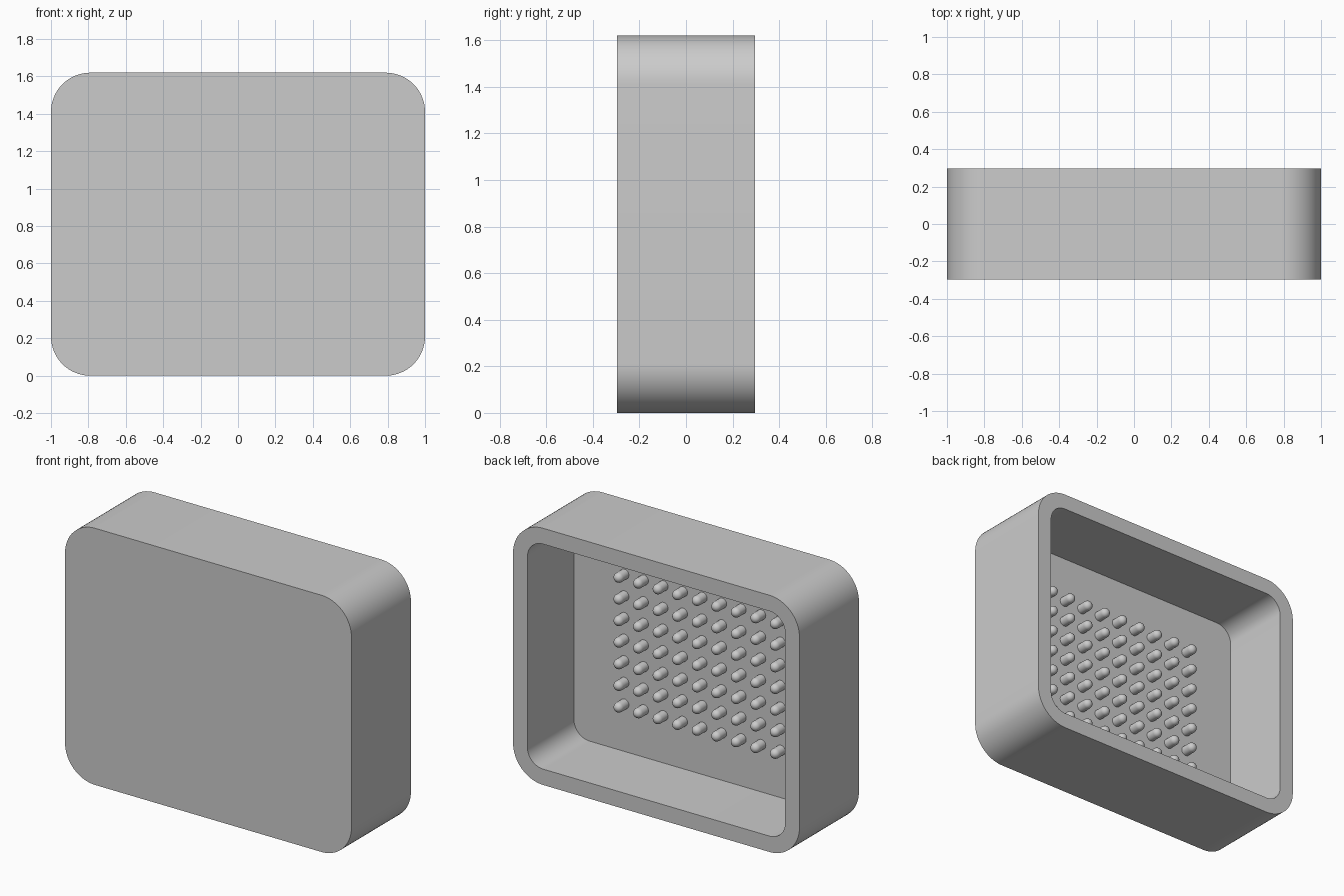
import bpy, bmesh, math
from mathutils import Matrix, Vector

cube = bpy.data.objects.get("Cube")
if cube:
    bpy.data.objects.remove(cube, do_unlink=True)

WIDTH, DEPTH, HEIGHT = 2.0, 0.593, 1.62
RADIUS, WALL = 0.21, 0.1
FRONT, BACK = -DEPTH / 2, DEPTH / 2
FLOOR = FRONT + 0.13
PEG_RADIUS, PEG_SHAFT = 0.031, 0.055
PITCH, COLUMNS, ROWS = 0.1365, 9, 7

gray = bpy.data.materials.new("plain_gray")
gray.use_nodes = True
color = (0.6, 0.6, 0.6, 1)
gray.diffuse_color = color
gray.node_tree.nodes["Principled BSDF"].inputs["Base Color"].default_value = color


def finish(bm, name):
    bmesh.ops.recalc_face_normals(bm, faces=bm.faces[:])
    mesh = bpy.data.meshes.new(name)
    bm.to_mesh(mesh)
    bm.free()
    mesh.materials.append(gray)
    return mesh


def add_object(mesh, name, location=(0, 0, 0)):
    obj = bpy.data.objects.new(name, mesh)
    obj.location = location
    bpy.context.collection.objects.link(obj)
    return obj


def rounded_loop(bm, inset, y, steps=16):
    """Rounded rectangle of vertices in the plane at depth y."""
    r = RADIUS - inset
    cx, cz = WIDTH / 2 - RADIUS, HEIGHT / 2 - RADIUS
    verts = []
    for corner, (sx, sz) in enumerate([(1, 1), (-1, 1), (-1, -1), (1, -1)]):
        for i in range(steps + 1):
            a = (corner + i / steps) * math.pi / 2
            verts.append(bm.verts.new((sx * cx + r * math.cos(a), y,
                                       HEIGHT / 2 + sz * cz + r * math.sin(a))))
    return verts


# Open-backed tray: front panel, outer wall, rim, inner wall, floor
bm = bmesh.new()
loops = [rounded_loop(bm, inset, y) for inset, y in
         [(0, FRONT), (0, BACK), (WALL, BACK), (WALL, FLOOR)]]
for a, b in zip(loops, loops[1:]):
    for i in range(len(a)):
        j = (i + 1) % len(a)
        bm.faces.new((a[i], a[j], b[j], b[i]))
bm.faces.new(loops[0])
bm.faces.new(loops[-1])
tray = add_object(finish(bm, "tray"), "tray")

# Round-tipped peg: half sphere on a short shaft, pointing to the back
bm = bmesh.new()
bmesh.ops.create_uvsphere(bm, u_segments=24, v_segments=12, radius=PEG_RADIUS)
bmesh.ops.delete(bm, geom=[v for v in bm.verts if v.co.z < -0.001], context='VERTS')
rim = [e for e in bm.edges if e.is_boundary]
new = bmesh.ops.extrude_edge_only(bm, edges=rim)["geom"]
bmesh.ops.translate(bm, verts=[v for v in new if isinstance(v, bmesh.types.BMVert)],
                    vec=Vector((0, 0, -PEG_SHAFT)))
bmesh.ops.translate(bm, verts=bm.verts[:], vec=Vector((0, 0, PEG_SHAFT)))
bmesh.ops.rotate(bm, verts=bm.verts[:], matrix=Matrix.Rotation(-math.pi / 2, 3, 'X'))
peg_mesh = finish(bm, "peg")
peg_mesh.shade_smooth()

# Grid of pegs on the tray floor
for row in range(ROWS):
    for col in range(COLUMNS):
        x = (col - (COLUMNS - 1) / 2) * PITCH
        z = HEIGHT / 2 + (row - (ROWS - 1) / 2) * PITCH
        add_object(peg_mesh, f"peg_{row + 1}_{col + 1}", (x, FLOOR, z))

# Smooth the rounded corners, keep the rims sharp
bpy.ops.object.select_all(action='DESELECT')
tray.select_set(True)
bpy.context.view_layer.objects.active = tray
bpy.ops.object.shade_smooth_by_angle(angle=math.radians(30))
